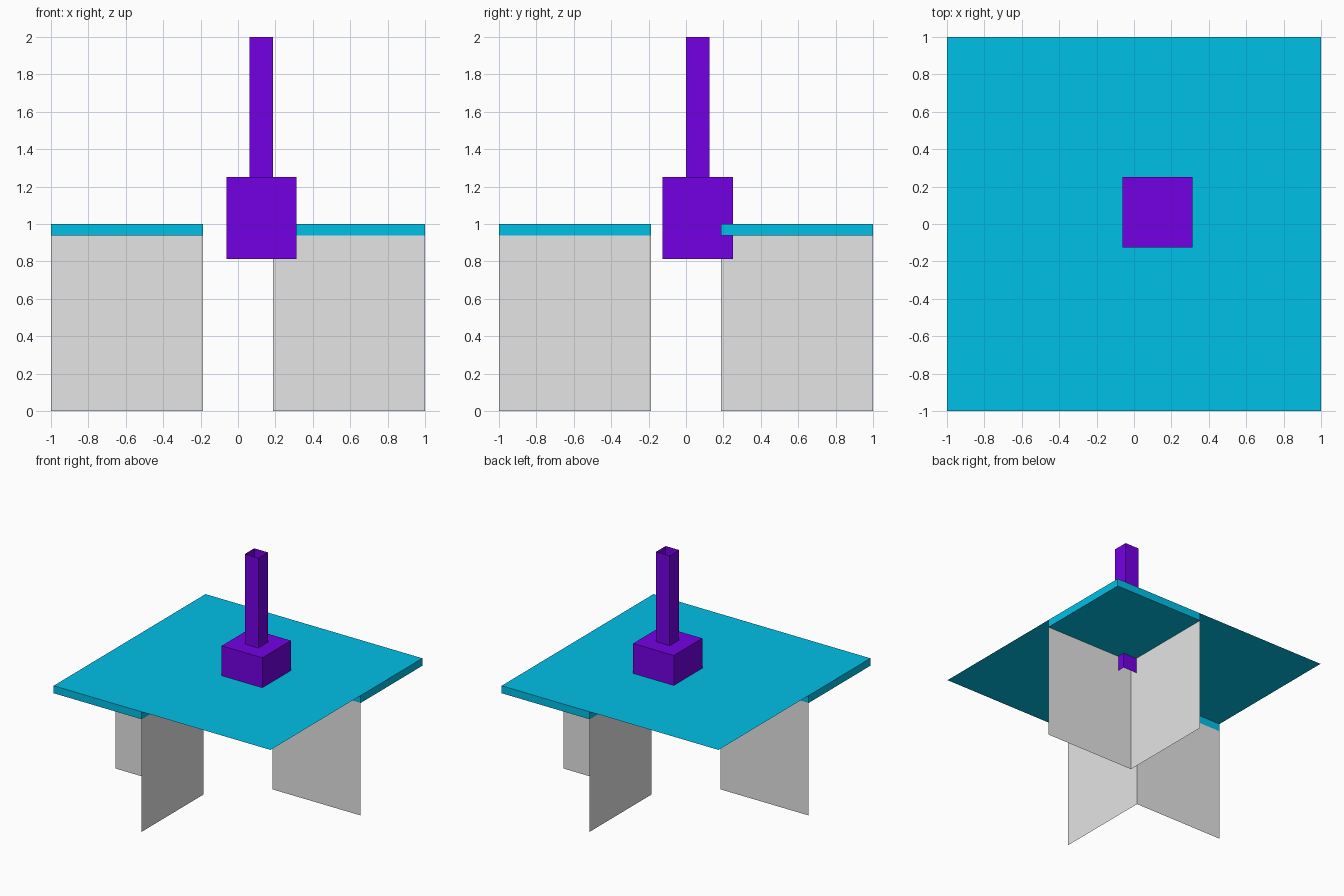
import bpy
import bmesh

cube = bpy.data.objects.get("Cube")
if cube:
    bpy.data.objects.remove(cube, do_unlink=True)


def material(name, rgb):
    mat = bpy.data.materials.new(name)
    mat.use_nodes = True
    color = (*rgb, 1)
    mat.diffuse_color = color
    mat.node_tree.nodes["Principled BSDF"].inputs["Base Color"].default_value = color
    return mat


teal = material("teal", (0, 0.53, 0.8))
grey = material("light grey", (0.78, 0.78, 0.78))
purple = material("purple", (0.174, 0, 0.78))

SIDES = {"+x": (0, 1), "-x": (0, -1), "+y": (1, 1), "-y": (1, -1), "+z": (2, 1), "-z": (2, -1)}


def open_box(name, low, high, mat, missing=()):
    """Axis-aligned box without the sides listed in missing."""
    bm = bmesh.new()
    bmesh.ops.create_cube(bm, size=1)
    bm.normal_update()
    gone = [f for f in bm.faces for side in missing
            if f.normal[SIDES[side][0]] * SIDES[side][1] > 0.9]
    bmesh.ops.delete(bm, geom=gone, context="FACES")
    for v in bm.verts:
        v.co = [low[i] if v.co[i] < 0 else high[i] for i in range(3)]
    mesh = bpy.data.meshes.new(name)
    bm.to_mesh(mesh)
    bm.free()
    mesh.materials.append(mat)
    obj = bpy.data.objects.new(name, mesh)
    bpy.context.collection.objects.link(obj)


INNER, RIM = 0.1875, 0.9375

# Thin table top
open_box("table_top", (-1, -1, 1), (1, 1, 1), teal, ("-x", "+x", "-y", "+y", "-z"))

# Two opposite corners, each with a thick slab and an angled leg of two panels
for label, sign, outer in (("front_right", -1, ("-x", "-y")), ("back_left", 1, ("+x", "+y"))):
    a, b = sorted((sign * INNER, sign))
    open_box(label + "_slab", (a, a, RIM), (b, b, 1), teal, ("+z",))
    open_box(label + "_leg", (a, a, 0), (b, b, RIM), grey, ("+z", "-z") + outer)

# Hollow base through the table top, with an open chimney
open_box("chimney_base", (-0.0625, -0.125, 0.8125), (0.3125, 0.25, 1.25), purple, ("-z",))
open_box("chimney_shaft", (0.0625, 0, 1.25), (0.1875, 0.125, 2), purple, ("+z", "-z"))
